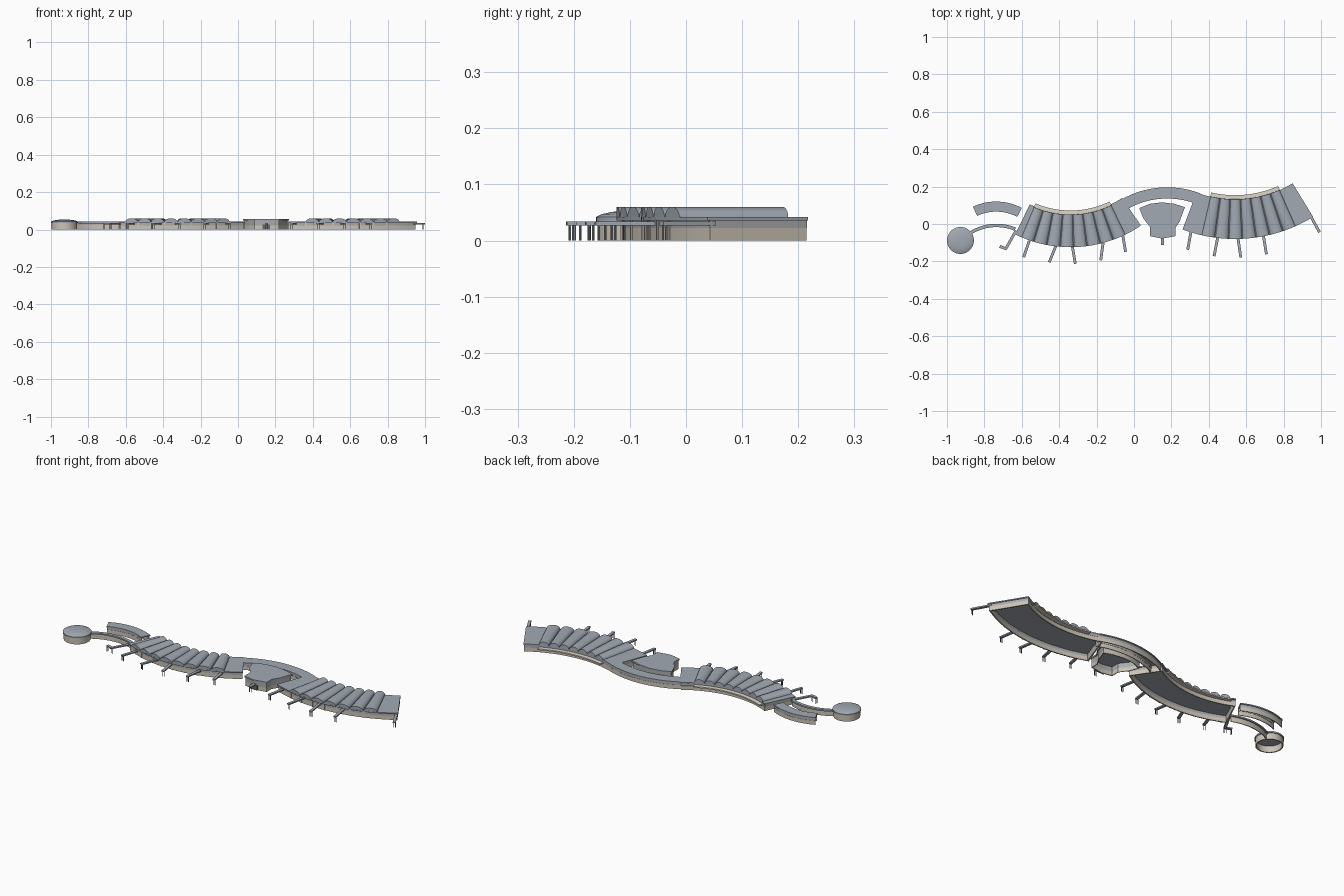
import bpy, bmesh, math
from mathutils import Vector

cube = bpy.data.objects.get("Cube")
if cube:
    bpy.data.objects.remove(cube)


def material(name, r, g, b):
    m = bpy.data.materials.new(name)
    m.use_nodes = True
    m.diffuse_color = (r, g, b, 1)
    m.node_tree.nodes["Principled BSDF"].inputs["Base Color"].default_value = (r, g, b, 1)
    return m


ROOF = material("roof grey", .36, .40, .45)
WALL = material("warm stone", .60, .55, .47)
LEDGE = material("pale ledge", .74, .69, .60)
GLASS = material("window grey", .40, .41, .42)
DARK = material("post dark", .13, .14, .15)


def finish(name, bm, mat):
    bmesh.ops.recalc_face_normals(bm, faces=bm.faces)
    me = bpy.data.meshes.new(name)
    bm.to_mesh(me)
    bm.free()
    me.materials.append(mat)
    me.shade_smooth()
    me.set_sharp_from_angle(angle=math.radians(35))
    ob = bpy.data.objects.new(name, me)
    bpy.context.collection.objects.link(ob)
    return ob


def loop(bm, pts, z):
    return [bm.verts.new((p[0], p[1], z)) for p in pts]


def bridge(bm, a, b):
    for i in range(len(a)):
        j = (i + 1) % len(a)
        bm.faces.new((a[i], a[j], b[j], b[i]))


def prism(name, pts, z0, z1, mat):
    bm = bmesh.new()
    low, high = loop(bm, pts, z0), loop(bm, pts, z1)
    bm.faces.new(low)
    bm.faces.new(high)
    bridge(bm, low, high)
    return finish(name, bm, mat)


def shell(name, outer, inner, z0, z1, mat):
    # ring of walls, open above and below
    bm = bmesh.new()
    rings = [loop(bm, outer, z0), loop(bm, outer, z1), loop(bm, inner, z1), loop(bm, inner, z0)]
    for i in range(4):
        bridge(bm, rings[i], rings[(i + 1) % 4])
    return finish(name, bm, mat)


def polar(c, r, deg):
    a = math.radians(deg)
    return Vector((c[0] + r * math.sin(a), c[1] - r * math.cos(a)))


def sector(c, r0, r1, a0, a1, n=14):
    angles = [a0 + (a1 - a0) * i / n for i in range(n + 1)]
    return [polar(c, r1, a) for a in angles] + [polar(c, r0, a) for a in reversed(angles)]


def arc3(p, q, r, n=20):
    # circular arc through three points
    p, q, r = Vector(p), Vector(q), Vector(r)
    d = 2 * (p.x * (q.y - r.y) + q.x * (r.y - p.y) + r.x * (p.y - q.y))
    s = [v.length_squared for v in (p, q, r)]
    c = Vector(((s[0] * (q.y - r.y) + s[1] * (r.y - p.y) + s[2] * (p.y - q.y)) / d,
                (s[0] * (r.x - q.x) + s[1] * (p.x - r.x) + s[2] * (q.x - p.x)) / d))
    a0 = math.atan2(p.y - c.y, p.x - c.x)
    a1 = math.atan2(r.y - c.y, r.x - c.x)
    return c, (p - c).length, a0, a1, n


def band(arc, d0, d1):
    c, r, a0, a1, n = arc
    angles = [a0 + (a1 - a0) * i / n for i in range(n + 1)]

    def at(rad, a):
        return c + Vector((math.cos(a), math.sin(a))) * rad
    return [at(r + d1, a) for a in angles] + [at(r + d0, a) for a in reversed(angles)]


def vault(name, c, r0, r1, a0, a1, z0, z1):
    # barrel roof tapering toward the centre of the fan
    bm = bmesh.new()
    n = 10
    rows = []
    for r in (r0, r1):
        row = []
        for i in range(n + 1):
            t = math.pi * i / n
            p = polar(c, r, (a0 + a1) / 2 - (a1 - a0) / 2 * math.cos(t))
            row.append(bm.verts.new((p.x, p.y, z0 + (z1 - z0) * math.sin(t))))
        rows.append(row)
        bm.faces.new(row)
    bridge(bm, rows[0], rows[1])
    finish(name, bm, ROOF)


def wing(side, c, r0, r_end, r1, a0, a1, v0, v1, count):
    inner = r0 + .022
    # hollow storeys of stone below and windows above
    for part, z0, z1, back, mat in (("walls", 0, .022, r_end + .002, WALL),
                                    ("windows", .022, .036, inner + .002, GLASS)):
        shell(f"{side}_wing_{part}", sector(c, back, r1 - .008, a0 + .3, a1 - .3),
              sector(c, back + .006, r1 - .014, a0 + .9, a1 - .9), z0, z1, mat)
    prism(side + "_wing_ledge", sector(c, r0, inner + .004, v0, v1), .023, .030, LEDGE)
    # roof slabs, with flat ends reaching further back
    for part, b0, b1, back in (("start", a0, v0, r_end), ("middle", v0, v1, inner), ("end", v1, a1, r_end)):
        prism(f"{side}_wing_roof_{part}", sector(c, back, r1, b0, b1), .036, .042, ROOF)
    step = (v1 - v0) / count
    for i in range(count):
        a = v0 + step * i
        vault(f"{side}_vault_{i + 1}", c, inner, r1, a + .15, a + step - .15, .042, .060)
        # piers between the front windows
        prism(f"{side}_pier_{i + 1}", sector(c, r1 - .012, r1 - .006, a - .3, a + .3, 1), 0, .036, WALL)


wing("right", (-.34, .55), .478, .495, .674, -26, 34, -23, 26, 8)
wing("left", (.54, .72), .566, .589, .80, -20.5, 31.5, -13, 24, 7)


# Curved corridors, open underneath
def corridor(name, arc, half):
    prism(name + "_roof", band(arc, -half, half), .036, .042, ROOF)
    for side, s in (("inner", -1), ("outer", 1)):
        e = s * (half - .003)
        prism(f"{name}_{side}_wall", band(arc, e - s * .004, e), 0, .022, WALL)
        prism(f"{name}_{side}_windows", band(arc, e - s * .005, e - s * .001), .022, .036, GLASS)


corridor("link_corridor", arc3((-.052, .105), (.145, .165), (.345, .135)), .030)
corridor("end_corridor", arc3((-.85, .068), (-.74, .093), (-.612, .062)), .027)

# Covered walk to the round pavilion
walk = arc3((-.875, -.048), (-.77, -.010), (-.635, -.028))
prism("pavilion_walk_roof", band(walk, -.009, .009), .028, .036, ROOF)
prism("pavilion_walk_wall", band(walk, -.002, .002), 0, .028, WALL)

# Round pavilion, hollow with a shallow domed roof
bm = bmesh.new()
profile = [(.062, .034), (.062, 0), (.068, 0), (.068, .034), (.072, .034), (.072, .042),
           (.062, .047), (.045, .051), (.022, .053), (.002, .0535)]
circle = [Vector((math.cos(math.tau * i / 40), math.sin(math.tau * i / 40))) for i in range(40)]
rings = [loop(bm, [Vector((-.928, -.088)) + v * r for v in circle], z) for r, z in profile]
for lo, hi in zip(rings, rings[1:]):
    bridge(bm, lo, hi)
bm.faces.new(rings[0])
bm.faces.new(rings[-1])
pavilion = finish("round_pavilion", bm, WALL)
pavilion.data.materials.append(ROOF)
for f in pavilion.data.polygons:
    f.material_index = int(f.center.z > .0335)

# Central hall, hollow
hall = [(.028, .085), (.085, .108), (.15, .116), (.215, .108), (.272, .09), (.245, .015),
        (.222, -.02), (.222, -.065), (.15, -.078), (.085, -.065), (.085, -.015), (.05, .03)]
mid = Vector((.15, .03))


def hall_outline(k):
    return [mid + (Vector(p) - mid) * k for p in hall]


shell("hall_walls", hall_outline(.95), hall_outline(.90), 0, .022, WALL)
shell("hall_windows", hall_outline(.95), hall_outline(.90), .022, .048, GLASS)
prism("hall_roof", hall, .048, .056, ROOF)
prism("hall_door", [(.13, -.075), (.17, -.075), (.17, -.068), (.13, -.068)], 0, .026, DARK)


# Entrance canopies, each on a pair of slim posts
def canopy(name, p, q, half=.0075):
    p, q = Vector(p), Vector(q)
    d = (q - p).normalized()
    n = Vector((-d.y, d.x)) * half
    prism(name + "_roof", [p + n, q + n, q - n, p - n], .027, .034, ROOF)
    for s in (-.7, .7):
        o = p.lerp(q, .94) + n * s
        k = .0015
        prism(name + "_post", [o + Vector(v) for v in ((-k, -k), (k, -k), (k, k), (-k, k))],
              0, .027, DARK)


paths = [((-.63, -.035), (-.687, -.135)), ((-.56, -.09), (-.59, -.178)),
         ((-.415, -.11), (-.453, -.205)), ((-.33, -.115), (-.314, -.213)),
         ((-.165, -.10), (-.178, -.194)), ((-.06, -.06), (-.045, -.149)),
         ((.305, -.04), (.287, -.138)), ((.45, -.06), (.428, -.172)),
         ((.555, -.07), (.571, -.179)), ((.69, -.05), (.708, -.162)),
         ((.94, .05), (.992, -.044)), ((.152, -.07), (.153, -.112))]
for i, (p, q) in enumerate(paths):
    canopy(f"canopy_{i + 1}", p, q)
canopy("canopy_stub", (-.685, -.132), (-.718, -.12))
